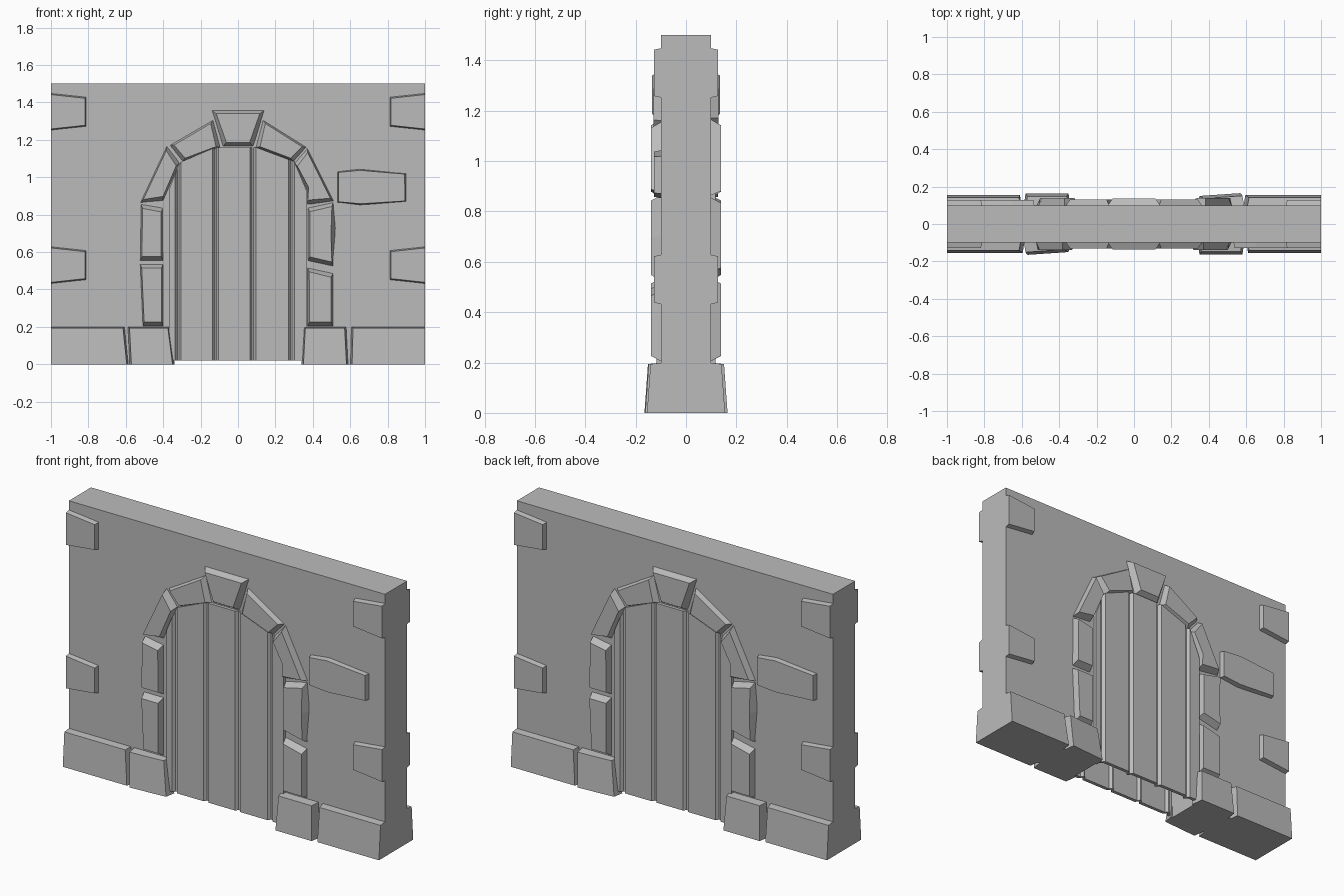
import bpy, bmesh, math
from mathutils import Vector, Matrix

cube = bpy.data.objects.get("Cube")
if cube:
    bpy.data.objects.remove(cube, do_unlink=True)

# One stone colour
stone = bpy.data.materials.new("grey_stone")
stone.use_nodes = True
stone.diffuse_color = (0.5, 0.5, 0.5, 1)
stone.node_tree.nodes["Principled BSDF"].inputs["Base Color"].default_value = (0.5, 0.5, 0.5, 1)

WALL = -0.1
half_turn = Matrix.Rotation(math.pi, 4, "Z")


def finish(name, bm):
    bmesh.ops.recalc_face_normals(bm, faces=bm.faces)
    mesh = bpy.data.meshes.new(name)
    bm.to_mesh(mesh)
    bm.free()
    mesh.materials.append(stone)
    obj = bpy.data.objects.new(name, mesh)
    bpy.context.collection.objects.link(obj)
    return obj


def both_sides(name, obj):
    """Repeat a front part on the back by a half turn."""
    obj.name = "front_" + name
    back = obj.copy()
    back.name = "back_" + name
    back.matrix_world = half_turn
    bpy.context.collection.objects.link(back)


def loft(name, rear, front):
    """Solid between two matching rings of points."""
    bm = bmesh.new()
    a = [bm.verts.new(p) for p in rear]
    b = [bm.verts.new(p) for p in front]
    bm.faces.new(a)
    bm.faces.new(b[::-1])
    for i in range(len(a)):
        j = (i + 1) % len(a)
        bm.faces.new((a[i], a[j], b[j], b[i]))
    return finish(name, bm)


def block(name, outline, y, inset):
    """Raised stone whose front face is drawn in from its outline."""
    ring = [Vector((x, 0, z)) for x, z in outline]
    centre = sum(ring, Vector()) / len(ring)
    rear = [p + Vector((0, WALL + 0.01, 0)) for p in ring]
    front = [p + (centre - p).normalized() * inset + Vector((0, y, 0)) for p in ring]
    both_sides(name, loft(name, rear, front))


# Wall with an arched opening
outline = [(-1, 0), (-.35, 0), (-.35, .95), (-.12, 1.12), (.12, 1.12), (.35, .95),
           (.35, 0), (1, 0), (1, 1.5), (-1, 1.5)]
loft("wall", [(x, -WALL, z) for x, z in outline], [(x, WALL, z) for x, z in outline])

# Door sheet with grooves between the planks, following the arch at the top
arch = [(-.4, .86), (-.31, 1.08), (-.12, 1.16), (.1, 1.16), (.31, 1.08), (.37, .92)]


def arch_height(x):
    for (x0, z0), (x1, z1) in zip(arch, arch[1:]):
        if x <= x1:
            return z0 + (z1 - z0) * (x - x0) / (x1 - x0)
    return arch[-1][1]


FACE, GROOVE = -.118, -.102
columns = [(-.37, FACE)]
for g in (-.32, -.12, .08, .285):
    columns += [(g - .016, FACE), (g - .004, GROOVE), (g + .004, GROOVE), (g + .016, FACE)]
columns.append((.37, FACE))
bm = bmesh.new()
pairs = [(bm.verts.new((x, y, .02)), bm.verts.new((x, y, arch_height(x)))) for x, y in columns]
thick = [(bm.verts.new((x, y + .02, .02)), bm.verts.new((x, y + .02, arch_height(x)))) for x, y in columns]
for i in range(len(pairs) - 1):
    (a, b), (c, d) = pairs[i:i + 2]
    (e, f), (g, h) = thick[i:i + 2]
    for quad in ((a, c, d, b), (e, f, h, g), (a, e, g, c), (b, d, h, f)):
        bm.faces.new(quad)
for (a, b), (e, f) in ((pairs[0], thick[0]), (pairs[-1], thick[-1])):
    bm.faces.new((a, b, f, e))
both_sides("door", finish("door", bm))

# Arch surround stones
surround = {
    "left_low_jamb": [(-.51, .2), (-.4, .2), (-.4, .54), (-.525, .54)],
    "left_high_jamb": [(-.525, .55), (-.4, .55), (-.4, .84), (-.52, .86)],
    "left_low_arch": [(-.525, .86), (-.4, .87), (-.31, 1.08), (-.38, 1.17)],
    "left_high_arch": [(-.37, 1.17), (-.3, 1.08), (-.09, 1.16), (-.13, 1.31)],
    "right_high_arch": [(.09, 1.16), (.3, 1.08), (.37, 1.16), (.13, 1.31)],
    "right_low_arch": [(.37, .85), (.515, .87), (.37, 1.16), (.3, 1.08), (.37, .92)],
    "right_high_jamb": [(.37, .55), (.51, .52), (.525, .7), (.51, .87), (.37, .84)],
    "right_low_jamb": [(.37, .2), (.51, .2), (.51, .49), (.37, .52)],
}
for name, points in surround.items():
    block(name + "_stone", points, -.13 if "high_arch" in name else -.138, .028)
block("keystone", [(-.085, 1.16), (.085, 1.16), (.145, 1.36), (-.145, 1.36)], -.135, .035)

# Stones set in the wall field
for side, word in ((-1, "left"), (1, "right")):
    for z, level in ((.44, "low"), (1.26, "high")):
        corner = [(side, z - .01), (side * .81, z + .01), (side * .81, z + .17), (side, z + .19)]
        ring = [(x, WALL + .01, zz) for x, zz in corner]
        front = [(x if abs(x) == 1 else x + side * .008, -.127,
                  zz + (.008 if zz < z + .1 else -.008)) for x, zz in corner]
        name = word + "_" + level + "_corner_stone"
        both_sides(name, loft(name, ring, front))
block("field_stone", [(.53, .865), (.65, .85), (.9, .87), (.9, 1.02), (.65, 1.045), (.53, 1.03)],
      -.127, .009)

# Footing stones: left and right ends at the bottom and top, front depth at each end
footing = {
    "left_outer_footing": (-1, -.585, -1, -.605, -.155, -.155),
    "left_inner_footing": (-.58, -.34, -.59, -.365, -.165, -.15),
    "right_inner_footing": (.34, .59, .35, .58, -.162, -.162),
    "right_outer_footing": (.6, 1, .605, 1, -.155, -.155),
}
for name, (b0, b1, t0, t1, y0, y1) in footing.items():
    ring = [(b0, 0), (b1, 0), (t1, .2), (t0, .2)]
    depth = (y0, y1, y1 + .014, y0 + .014)
    slope = [0 if abs(x) == 1 else s * .01 for (x, z), s in zip(ring, (1, -1, -1, 1))]
    rear = [(x, WALL + .01, z) for x, z in ring]
    front = [(x + s, y, z - (.006 if z else 0)) for (x, z), y, s in zip(ring, depth, slope)]
    both_sides(name, loft(name, rear, front))
